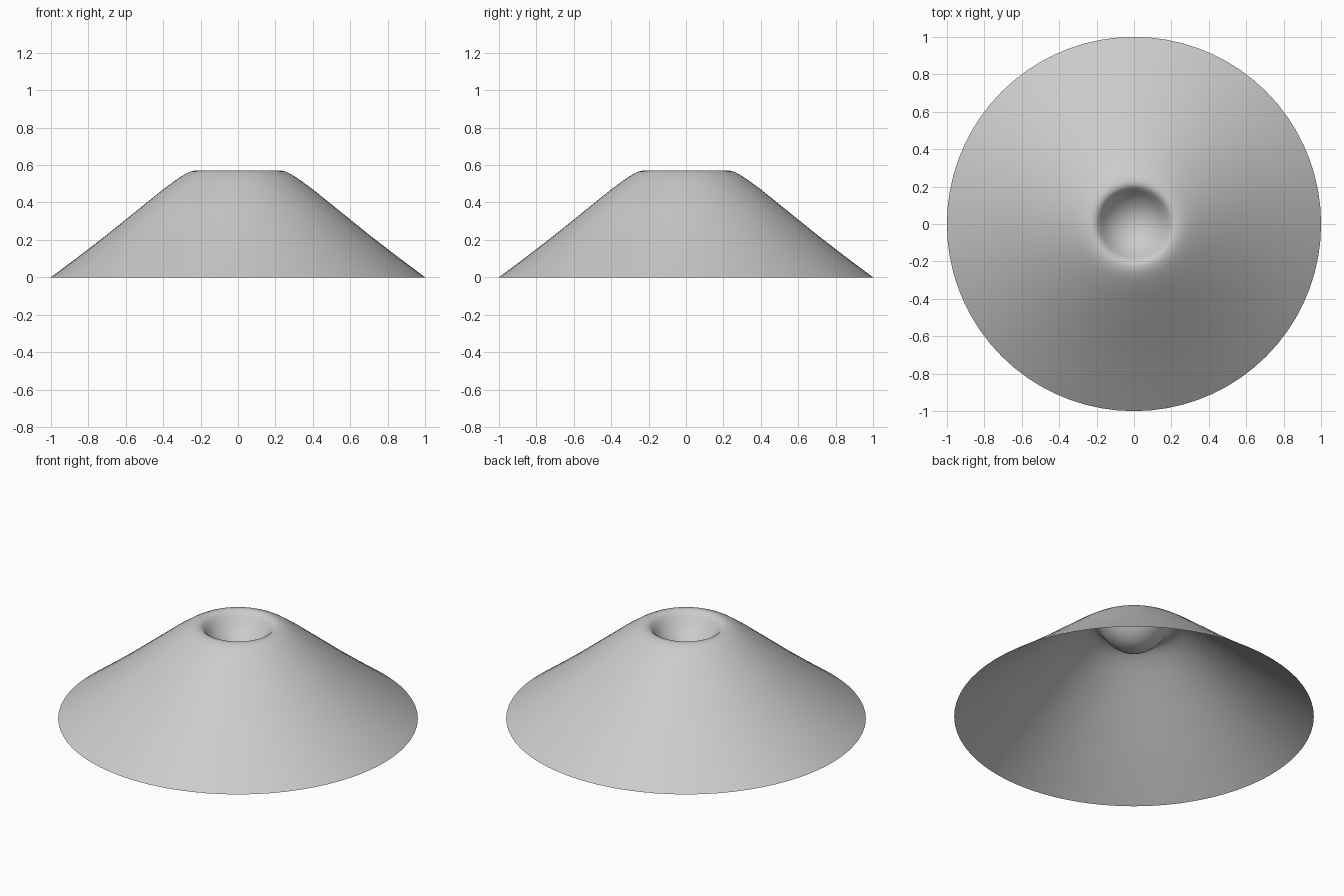
import bpy, bmesh, math

if "Cube" in bpy.data.objects:
    bpy.data.objects.remove(bpy.data.objects["Cube"])

SEGMENTS = 72

# Half profile (radius, height): base edge, slope, rounded rim, crater bowl
profile = [(1.0, 0.0), (0.85, 0.112), (0.7, 0.228), (0.55, 0.349), (0.4, 0.47),
           (0.35, 0.507), (0.31, 0.535), (0.28, 0.553), (0.255, 0.565),
           (0.23, 0.571), (0.21, 0.57), (0.195, 0.56), (0.18, 0.542),
           (0.16, 0.513), (0.135, 0.485), (0.105, 0.461), (0.07, 0.442),
           (0.035, 0.432)]
crater_floor = 0.429

# Revolve the profile as one open sheet, without a bottom
bm = bmesh.new()
rings = []
for r, z in profile:
    rings.append([bm.verts.new((r * math.cos(a), r * math.sin(a), z))
                  for a in (2 * math.pi * i / SEGMENTS for i in range(SEGMENTS))])
for lower, upper in zip(rings, rings[1:]):
    for i in range(SEGMENTS):
        j = (i + 1) % SEGMENTS
        bm.faces.new((lower[i], lower[j], upper[j], upper[i]))

# Close the crater floor
centre = bm.verts.new((0, 0, crater_floor))
for i in range(SEGMENTS):
    bm.faces.new((rings[-1][i], rings[-1][(i + 1) % SEGMENTS], centre))
for f in bm.faces:
    f.smooth = True

mesh = bpy.data.meshes.new("cratered_cone")
bm.to_mesh(mesh)
bm.free()
cone = bpy.data.objects.new("cratered_cone", mesh)
bpy.context.collection.objects.link(cone)

# Single grey material
grey = bpy.data.materials.new("light grey")
grey.diffuse_color = (0.6, 0.6, 0.6, 1)
grey.use_nodes = True
grey.node_tree.nodes["Principled BSDF"].inputs["Base Color"].default_value = grey.diffuse_color
mesh.materials.append(grey)
